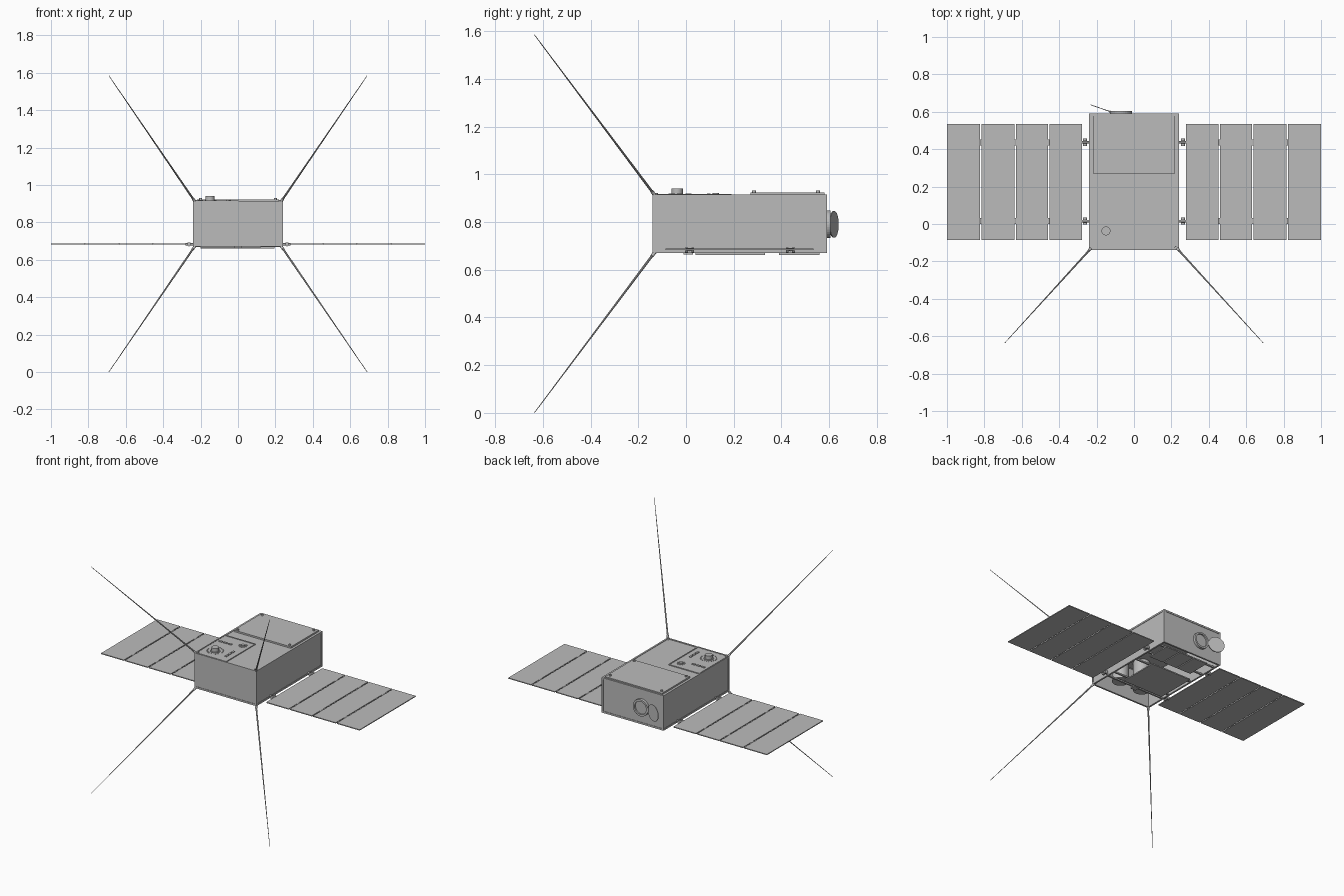
import bpy, bmesh, math
from mathutils import Vector

if "Cube" in bpy.data.objects:
    bpy.data.objects.remove(bpy.data.objects["Cube"])

grey = bpy.data.materials.new("satellite grey")
grey.diffuse_color = (0.5, 0.5, 0.5, 1)
grey.use_nodes = True
grey.node_tree.nodes["Principled BSDF"].inputs["Base Color"].default_value = grey.diffuse_color


def finish(name, bm):
    me = bpy.data.meshes.new(name)
    bm.to_mesh(me)
    bm.free()
    me.materials.append(grey)
    ob = bpy.data.objects.new(name, me)
    bpy.context.collection.objects.link(ob)
    return ob


def add_box(bm, lo, hi):
    verts = bmesh.ops.create_cube(bm, size=1)["verts"]
    for v in verts:
        v.co = Vector([lo[i] + (v.co[i] + 0.5) * (hi[i] - lo[i]) for i in range(3)])


def boxes(name, items):
    bm = bmesh.new()
    for lo, hi in items:
        add_box(bm, lo, hi)
    return finish(name, bm)


def add_rod(bm, a, b, r1, r2=None, sides=24):
    a, b = Vector(a), Vector(b)
    d = b - a
    verts = bmesh.ops.create_cone(bm, cap_ends=True, segments=sides, radius1=r1,
                                  radius2=r1 if r2 is None else r2, depth=d.length)["verts"]
    q = d.to_track_quat('Z', 'Y')
    for v in verts:
        v.co = q @ v.co + (a + b) / 2


def rods(name, items):
    bm = bmesh.new()
    for it in items:
        add_rod(bm, *it)
    ob = finish(name, bm)
    for p in ob.data.polygons:
        p.use_smooth = len(p.vertices) == 4
    ob.data.set_sharp_from_angle(angle=math.radians(35))
    return ob


def ring(name, c, axis, outer, inner, depth, n=32):
    # flat tube along the given axis
    bm = bmesh.new()
    q = Vector(axis).to_track_quat('Z', 'Y')
    loops = []
    for r, z in ((outer, 0), (outer, depth), (inner, depth), (inner, 0)):
        loops.append([bm.verts.new(q @ Vector((r * math.cos(2 * math.pi * i / n),
                      r * math.sin(2 * math.pi * i / n), z)) + Vector(c)) for i in range(n)])
    for k in range(4):
        a, b = loops[k], loops[(k + 1) % 4]
        for i in range(n):
            j = (i + 1) % n
            bm.faces.new((a[i], a[j], b[j], b[i]))
    bmesh.ops.recalc_face_normals(bm, faces=bm.faces)
    return finish(name, bm)


X, Y0, Y1, Z0, Z1 = 0.24, -0.14, 0.59, 0.67, 0.915
T = 0.012

# Body: four walls and a roof, open underneath
g = 0.003
boxes("body_walls", [
    ((-X + g, Y0 + g, Z0 + g), (X - g, Y0 + 0.009, Z1 - g)),
    ((-X + g, Y1 - 0.009, Z0 + g), (X - g, Y1 - g, Z1 - g)),
    ((-X + g, Y0 + g, Z0 + g), (-X + 0.009, Y1 - g, Z1 - g)),
    ((X - 0.009, Y0 + g, Z0 + g), (X - g, Y1 - g, Z1 - g)),
    ((-X + g, Y0 + g, Z1 - 0.009), (X - g, Y1 - g, Z1 - g))])

# Rails along all twelve body edges
rails = []
for z in (Z0, Z1 - T):
    for x in (-X, X - T):
        rails.append(((x, Y0, z), (x + T, Y1, z + T)))
    for y in (Y0, Y1 - T):
        rails.append(((-X + T, y, z), (X - T, y + T, z + T)))
for x in (-X, X - T):
    for y in (Y0, Y1 - T):
        rails.append(((x, y, Z0 + T), (x + T, y + T, Z1 - T)))
boxes("edge_rails", rails)

# Roof hatch and its corner bolts
boxes("roof_hatch", [((-0.22, 0.27, Z1 - 0.005), (0.22, 0.58, 0.923))])
rods("hatch_bolts", [((x, y, 0.92), (x, y, 0.931), 0.008, None, 12)
                     for x in (-0.2, 0.2) for y in (0.285, 0.553)])
rods("corner_bolts", [((x, -0.125, 0.91), (x, -0.125, 0.921), 0.008, None, 12)
                      for x in (-0.225, 0.225)])

# Instrument plate with a raised border
px0, px1, py0, py1 = -0.236, 0.004, -0.136, 0.19
boxes("instrument_plate", [((px0, py0, 0.908), (px1, py1, 0.9145))])
b = 0.007
boxes("instrument_border", [
    ((px0, py0, 0.912), (px0 + b, py1, 0.918)), ((px1 - b, py0, 0.912), (px1, py1, 0.918)),
    ((px0, py0, 0.912), (px1, py0 + b, 0.918)), ((px0, py1 - b, 0.912), (px1, py1, 0.918))])

# Large and small dials with tick marks
for label, cx, cy, r, top, tick, n in (("large", -0.15, -0.037, 0.024, 0.94, 0.051, 20),
                                       ("small", -0.05, 0.125, 0.013, 0.922, 0.024, 10)):
    rods(label + "_knob", [((cx, cy, 0.912), (cx, cy, top), r)])
    ring(label + "_knob_collar", (cx, cy, 0.912), (0, 0, 1), r * 1.45, r * 1.2, 0.006)
    rods(label + "_dial_ticks", [
        ((cx + tick * math.cos(2 * math.pi * i / n), cy + tick * math.sin(2 * math.pi * i / n), 0.913),
         (cx + tick * math.cos(2 * math.pi * i / n), cy + tick * math.sin(2 * math.pi * i / n), 0.917),
         0.004, None, 8) for i in range(n)])

# Switch rows
boxes("switches", [((x - 0.013, 0.088, 0.912), (x + 0.013, 0.102, 0.919)) for x in (-0.2, -0.164, -0.127)]
      + [((-0.052, y - 0.013, 0.912), (-0.038, y + 0.013, 0.919)) for y in (0.01, -0.025, -0.06)])

# Solar wings, panel hinges and root hinges
panels = ((0.278, 0.452), (0.46, 0.631), (0.639, 0.815), (0.823, 1.0))
for s, side in ((-1, "left"), (1, "right")):
    for i, (a, c) in enumerate(panels):
        lo, hi = sorted((s * a, s * c))
        boxes(f"{side}_solar_panel_{i + 1}", [((lo, -0.085, 0.682), (hi, 0.535, 0.688))])
    hinge = []
    for a in (0.456, 0.635, 0.819):
        for y in (0.015, 0.437):
            hinge.append(((s * a, y - 0.016, 0.685), (s * a, y + 0.016, 0.685), 0.005, None, 12))
    for y in (0.015, 0.437):
        for dy in (-0.013, 0.013):
            hinge.append(((s * 0.262, y + dy - 0.006, 0.683), (s * 0.262, y + dy + 0.006, 0.683),
                          0.011, None, 16))
        hinge.append(((s * 0.236, y, 0.683), (s * 0.282, y, 0.683), 0.006, None, 12))
    rods(f"{side}_wing_hinges", hinge)

# Four long tapered aerials with base sleeves
for s, side in ((-1, "left"), (1, "right")):
    for level, za, zb in (("upper", 0.908, 1.584), ("lower", 0.677, 0.001)):
        a, c = Vector((s * 0.228, -0.128, za)), Vector((s * 0.69, -0.635, zb))
        rods(f"{side}_{level}_aerial", [(a, c, 0.0055, 0.0015, 10),
                                        (a, a + (c - a) * 0.03, 0.008, 0.007, 12)])

# Camera port on the back with its open cover
ring("camera_port", (-0.07, 0.585, 0.79), (0, 1, 0), 0.058, 0.045, 0.02)
rods("camera_lens", [((-0.07, 0.584, 0.79), (-0.07, 0.594, 0.79), 0.046, None, 32)])
u = Vector((-0.94, 0.33, 0)).normalized()
n = Vector((0.33, 0.94, 0)).normalized()
cap = Vector((-0.128, 0.601, 0.79)) + u * 0.056
rods("camera_cover", [(cap - n * 0.002, cap + n * 0.002, 0.056, None, 32)])
rods("cover_hinge", [((-0.128, 0.6, 0.775), (-0.128, 0.6, 0.805), 0.006, None, 12)])

# Underside: equipment plates carried by cross bars
boxes("underside_plate", [((-0.2, 0.04, 0.661), (0.12, 0.33, 0.669))])
boxes("underside_cells", [((-0.15 + i * 0.117, 0.39, 0.661), (-0.04 + i * 0.117, 0.56, 0.669))
                          for i in range(3)])
boxes("underside_cross_bars", [((-X + T, y, 0.669), (X - T, y + 0.012, 0.679))
                               for y in (0.07, 0.29, 0.41, 0.53)])
boxes("underside_sensor", [((-0.02, -0.01, 0.664), (0.02, 0.03, 0.672))])
boxes("sensor_bar", [((-X + T, 0.004, 0.671), (X - T, 0.016, 0.681))])

# Round tanks inside the bay
rods("inner_tanks", [((x, -0.03, 0.7), (x, -0.03, 0.908), 0.055, None, 32) for x in (-0.09, 0.09)])
